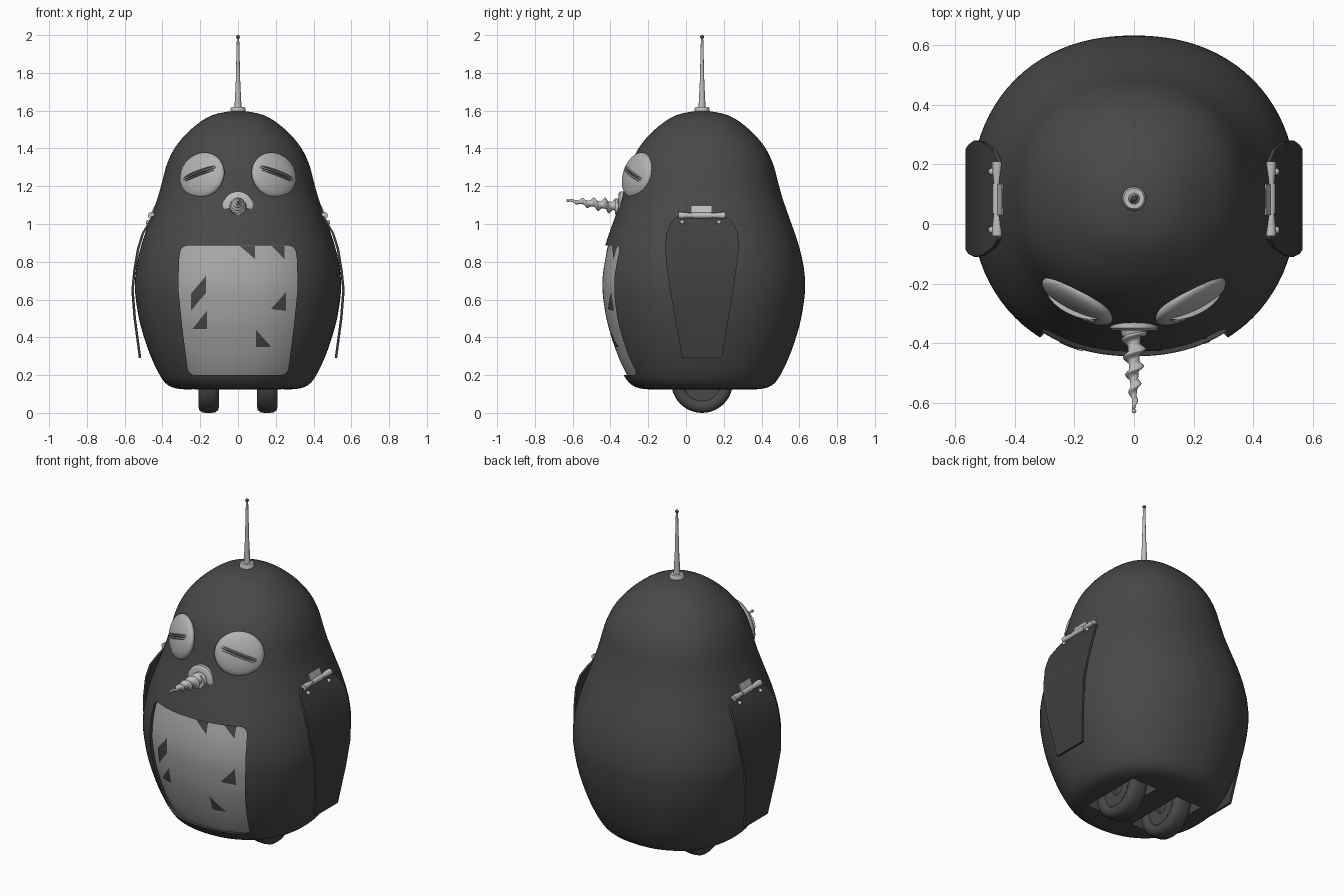
import bpy, bmesh, math
from mathutils import Matrix, Vector

if "Cube" in bpy.data.objects:
    bpy.data.objects.remove(bpy.data.objects["Cube"])

CY, N = 0.085, 2.2          # body axis and roundness of its cross-section


def material(name, v):
    m = bpy.data.materials.new(name)
    m.diffuse_color = (v, v, v, 1)
    m.use_nodes = True
    m.node_tree.nodes["Principled BSDF"].inputs["Base Color"].default_value = m.diffuse_color
    return m


DARK = material("charcoal", 0.065)
WING = material("dark_wing", 0.05)
GREY = material("belly_grey", 0.40)
EYE = material("eye_grey", 0.45)
METAL = material("light_metal", 0.52)


def finish(name, bm, mats, angle=40, matrix=None):
    bmesh.ops.remove_doubles(bm, verts=bm.verts, dist=1e-5)
    if matrix is not None:
        bm.transform(matrix)
    bmesh.ops.recalc_face_normals(bm, faces=bm.faces)
    me = bpy.data.meshes.new(name)
    bm.to_mesh(me)
    bm.free()
    ob = bpy.data.objects.new(name, me)
    bpy.context.collection.objects.link(ob)
    for m in mats:
        me.materials.append(m)
    smooth(ob, angle)
    return ob


def smooth(ob, angle):
    bpy.ops.object.select_all(action='DESELECT')
    ob.select_set(True)
    bpy.context.view_layer.objects.active = ob
    bpy.ops.object.shade_smooth_by_angle(angle=math.radians(angle))


def rings(name, loops, mats, angle=40, matrix=None):
    """Skin a list of closed loops, capping the open ends."""
    bm = bmesh.new()
    vs = [[bm.verts.new(p) for p in lp] for lp in loops]
    n = len(vs[0])
    for a, b in zip(vs, vs[1:]):
        for i in range(n):
            bm.faces.new((a[i], a[(i + 1) % n], b[(i + 1) % n], b[i]))
    for end in (vs[0], vs[-1]):
        if (end[0].co - end[n // 2].co).length > 1e-4:
            bm.faces.new(end)
    return finish(name, bm, mats, angle, matrix)


def lathe(name, prof, mats, matrix, seg=32, angle=40):
    loops = [[(r * math.cos(2 * math.pi * i / seg), r * math.sin(2 * math.pi * i / seg), z)
              for i in range(seg)] for r, z in prof]
    return rings(name, loops, mats, angle, matrix)


def ball(name, mat, matrix, seg=32):
    bm = bmesh.new()
    bmesh.ops.create_uvsphere(bm, u_segments=seg, v_segments=seg // 2, radius=1)
    return finish(name, bm, [mat], 60, matrix)


def lerp(table, t):
    for (t0, v0), (t1, v1) in zip(table, table[1:]):
        if t0 <= t <= t1:
            return v0 + (v1 - v0) * (t - t0) / max(t1 - t0, 1e-9)
    return table[-1][1]


def at(x, y, z):
    return Matrix.Translation((x, y, z))


TO_FRONT = Matrix.Rotation(math.radians(90), 4, 'X')
TO_SIDE = Matrix.Rotation(math.radians(90), 4, 'Y')

# body profile (radius, height), smoothed
P = [(0, .125), (.2, .125), (.31, .127), (.375, .15), (.42, .21), (.47, .32), (.515, .46),
     (.538, .58), (.546, .68), (.535, .79), (.505, .91), (.463, 1.03), (.425, 1.14), (.40, 1.23),
     (.375, 1.32), (.33, 1.41), (.25, 1.50), (.14, 1.575), (0, 1.603)]
prof = []
for i in range(len(P) - 1):
    a, b, c, d = (Vector(P[max(0, min(len(P) - 1, i + k))]) for k in (-1, 0, 1, 2))
    for t in (0, .25, .5, .75):
        prof.append(.5 * (2 * b + (c - a) * t + (2 * a - 5 * b + 4 * c - d) * t * t
                          + (3 * b - a - 3 * c + d) * t ** 3))
prof.append(Vector(P[-1]))
RADIUS = [(p.y, p.x) for p in prof[8:]]


def front_y(x, z, inset):
    return CY - max((lerp(RADIUS, z) - inset) ** N - abs(x) ** N, 0) ** (1 / N)


def rounded(r, a):
    c, s = math.cos(a), math.sin(a)
    k = r / (abs(c) ** N + abs(s) ** N) ** (1 / N)
    return k * c, CY + k * s


body = rings("body", [[(*rounded(p.x, 2 * math.pi * i / 96), p.y) for i in range(96)] for p in prof],
             [DARK, GREY])

# cutter for the recessed belly panel: its curved back becomes the grey belly
WIDTH = [(.2, .262), (.45, .295), (.65, .315), (.8, .313), (.886, .303)]
Z0, Z1, C, COLS = .2, .886, .035, 24
zs = [Z0 + d for d in (0, .003, .01, .02)] + [Z0 + C + (Z1 - Z0 - 2 * C) * i / 24 for i in range(25)] \
    + [Z1 - d for d in (.02, .01, .003, 0)]
bm = bmesh.new()
grid = []
for z in zs:
    d = min(z - Z0, Z1 - z, C)
    w = lerp(WIDTH, z) - C + math.sqrt(max(C * C - (C - d) ** 2, 0))
    xs = [w * (2 * j / COLS - 1) for j in range(COLS + 1)]
    grid.append([bm.verts.new((x, front_y(x, z, .018), z)) for x in xs])
for a, b in zip(grid, grid[1:]):
    for j in range(COLS):
        bm.faces.new((a[j], a[j + 1], b[j + 1], b[j])).material_index = 1
rim = bmesh.ops.extrude_edge_only(bm, edges=[e for e in bm.edges if e.is_boundary])["geom"]
for v in rim:
    if isinstance(v, bmesh.types.BMVert):
        v.co.y = -.7
for f in rim:
    if isinstance(f, bmesh.types.BMFace):
        f.material_index = 0
bmesh.ops.contextual_create(bm, geom=[e for e in bm.edges if e.is_boundary])
cutters = [finish("belly_cutter", bm, [DARK, GREY])]

# wheel wells
for s in (-1, 1):
    cutters.append(lathe("well_cutter", [(.195, -.085), (.195, .085)], [DARK, GREY],
                         at(s * .155, CY, .163) @ TO_SIDE, 48))
for c in cutters:
    mod = body.modifiers.new("cut", 'BOOLEAN')
    mod.operation, mod.solver, mod.object = 'DIFFERENCE', 'EXACT', c
    bpy.context.view_layer.objects.active = body
    bpy.ops.object.modifier_apply(modifier=mod.name)
    bpy.data.objects.remove(c)
smooth(body, 40)

# dark patches on the belly
PATCHES = [[(.01, .883), (.09, .883), (.09, .815)], [(.18, .883), (.245, .883), (.245, .815)],
           [(-.25, .63), (-.17, .725), (-.17, .635), (-.25, .54)],
           [(-.24, .445), (-.165, .54), (-.165, .445)],
           [(.175, .55), (.255, .64), (.255, .54)], [(.095, .44), (.175, .35), (.095, .35)]]
for poly in PATCHES:
    bm = bmesh.new()
    bm.faces.new([bm.verts.new((x, 0, z)) for x, z in poly])
    bmesh.ops.triangulate(bm, faces=bm.faces[:])
    bmesh.ops.subdivide_edges(bm, edges=bm.edges[:], cuts=4, use_grid_fill=True)
    for v in bm.verts:
        v.co.y = front_y(v.co.x, v.co.z, .014)
    finish("belly_patch", bm, [DARK])

# drill beak with collar
lathe("beak_collar", [(0, -.03), (.082, -.03), (.082, .004), (.072, .012), (.045, .012), (.04, .03), (0, .03)],
      [METAL], at(0, -.345, 1.09) @ TO_FRONT)
loops = []
for i in range(121):
    t = i / 120
    taper = 1 - .85 * t ** 1.6
    lp = []
    for j in range(24):
        a = 2 * math.pi * j / 24
        ridge = (.5 + .5 * math.cos(a - 2 * math.pi * 4.5 * t)) ** 3
        r = taper * (.022 + .022 * ridge)
        lp.append((r * math.cos(a), r * math.sin(a), t * .265))
    loops.append(lp)
tilt = Matrix.Rotation(math.radians(7), 4, 'X')
drill = at(0, -.36, 1.092) @ Matrix.Rotation(math.radians(-7), 4, 'X') @ TO_FRONT
rings("drill_beak", loops, [METAL], 60, drill)
ball("drill_tip", METAL, drill @ at(0, 0, .268) @ Matrix.Scale(.008, 4), 12)

# antenna
lathe("antenna_base", [(0, 1.59), (.04, 1.59), (.04, 1.612), (.034, 1.62), (.02, 1.62), (0, 1.622)],
      [METAL], at(0, CY, 0))
lathe("antenna_mast", [(.019, 1.61), (.012, 1.75), (.006, 1.99)], [METAL], at(0, CY, 0), 16)
ball("antenna_tip", DARK, at(0, CY, 1.99) @ Matrix.Scale(.01, 4), 16)

# wing rows: height, offset from centre, front edge, back edge
ROWS = [(1.04, .457, -.05, .21), (1.01, .475, -.08, .25), (.95, .51, -.105, .275), (.87, .535, -.11, .28),
        (.75, .555, -.10, .265), (.65, .565, -.085, .25), (.5, .553, -.058, .225), (.29, .525, -.02, .19)]
TYRE = [(0, -.02), (.03, -.02), (.035, -.035), (.1, -.035), (.108, -.048), (.125, -.055), (.148, -.05),
        (.16, -.035), (.163, -.015)]
for s in (-1, 1):
    side = "right" if s > 0 else "left"
    # eye: flattened ball lying on the face, with a slanted slit and lid ridges
    n = Vector((s * .5, -.82, .24)).normalized()
    u = Vector((0, 0, 1)).cross(n).normalized()
    frame = at(s * .19, -.258, 1.258) @ Matrix((u, n.cross(u), n)).transposed().to_4x4()
    ball(side + "_eye", EYE, frame @ Matrix.Diagonal((.135, .124, .04, 1)), 40)
    lid = frame @ Matrix.Rotation(math.radians(-20 * s), 4, 'Z')
    ball(side + "_eye_slit", DARK, lid @ Matrix.Diagonal((.125, .007, .046, 1)), 24)
    for dv, depth in ((.011, .056), (-.011, .05)):
        ball(side + "_lid_ridge", EYE, lid @ at(0, dv, 0) @ Matrix.Diagonal((.115, .006, depth, 1)), 24)

    # wing plate
    rings(side + "_wing", [[(s * x, a, z), (s * x, b, z), (s * (x - .013), b, z), (s * (x - .013), a, z)]
                           for z, x, a, b in ROWS], [WING], 30)

    # wing hinge: pin with flared ends, bracket and screws
    lathe(side + "_hinge_pin", [(0, -.125), (.018, -.125), (.018, -.11), (.012, -.05), (.016, -.05),
                                (.016, .05), (.012, .05), (.018, .11), (.018, .125), (0, .125)],
          [METAL], at(s * .458, CY, 1.045) @ TO_FRONT, 16)
    bm = bmesh.new()
    bmesh.ops.create_cube(bm, size=1)
    finish(side + "_hinge_bracket", bm, [METAL], 30, at(s * .447, CY - .003, 1.068)
           @ Matrix.Rotation(math.radians(-20 * s), 4, 'Y') @ Matrix.Diagonal((.014, .105, .055, 1)))
    for y in (-.02, .175):
        ball(side + "_hinge_screw", METAL, at(s * .476, y, 1.01) @ Matrix.Scale(.012, 4), 12)

    # wheel
    lathe(side + "_wheel", TYRE + [(r, -x) for r, x in reversed(TYRE)], [DARK],
          at(s * .155, CY, .163) @ TO_SIDE, 48)
